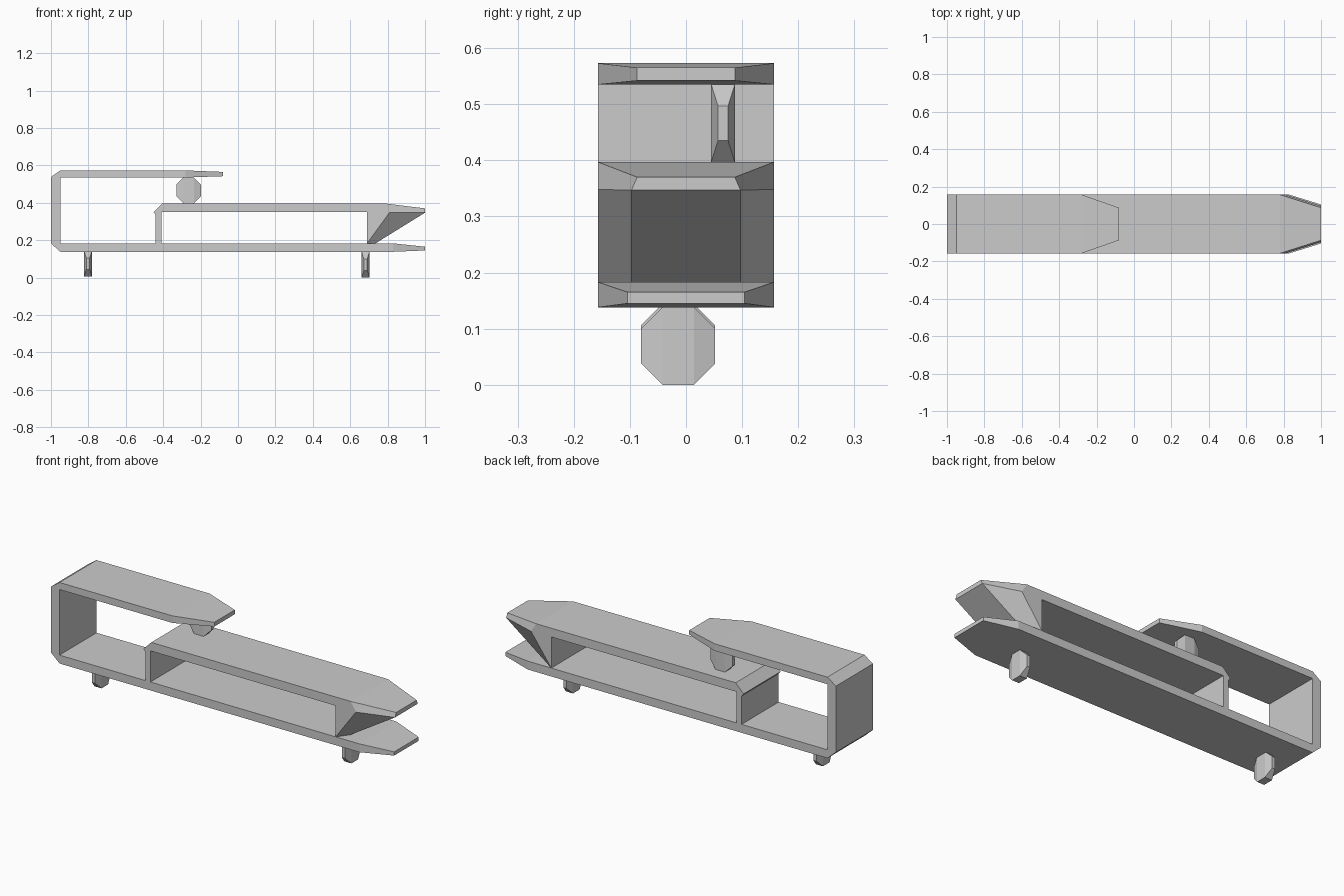
import bpy, bmesh

if "Cube" in bpy.data.objects:
    bpy.data.objects.remove(bpy.data.objects["Cube"])

HALF = 0.157  # half depth of all boards


def finish(name, bm):
    bmesh.ops.recalc_face_normals(bm, faces=bm.faces)
    me = bpy.data.meshes.new(name)
    bm.to_mesh(me)
    bm.free()
    ob = bpy.data.objects.new(name, me)
    bpy.context.collection.objects.link(ob)
    return ob


def board(name, profile, tips):
    """Extrude an xz profile along y, then draw out its end faces.
    tips: profile index -> (x, z, half depth) of the drawn-out point."""
    bm = bmesh.new()
    n = len(profile)
    sides = {s: [bm.verts.new((x, s * HALF, z)) for x, z in profile] for s in (-1, 1)}
    target = {}
    for s in (-1, 1):
        bm.faces.new(sides[s])
        for i, (x, z, y) in tips.items():
            target[sides[s][i].co.copy().freeze()] = (x, s * y, z)
    ends = []
    for i in range(n):
        j = (i + 1) % n
        f = bm.faces.new((sides[-1][i], sides[-1][j], sides[1][j], sides[1][i]))
        if i in tips and j in tips:
            ends.append(f)
    bm.normal_update()
    new = bmesh.ops.extrude_face_region(bm, geom=ends)["geom"]
    for v in new:
        if isinstance(v, bmesh.types.BMVert):
            v.co = target[v.co.copy().freeze()]
    # remove original end faces left inside
    old = [f for f in ends if f.is_valid]
    if old:
        bmesh.ops.delete(bm, geom=old, context='FACES')
    return finish(name, bm)


def knob(name, centre, along_x):
    """Faceted octagonal pad: four rectangles, pinched at both ends."""
    bm = bmesh.new()
    cx, cy, cz = centre
    for u, thick, high in ((-0.066, 0.009, 0.031), (-0.028, 0.021, 0.069),
                           (0.028, 0.021, 0.069), (0.066, 0.009, 0.031)):
        for a in (-1, 1):
            for b in (-1, 1):
                dx, dy = (u, a * thick) if along_x else (a * thick, u)
                bm.verts.new((cx + dx, cy + dy, cz + b * high))
    bmesh.ops.convex_hull(bm, input=bm.verts)
    bmesh.ops.dissolve_limit(bm, angle_limit=0.01, verts=bm.verts, edges=bm.edges)
    return finish(name, bm)


# C-shaped frame: base board, back wall and upper shelf
board("c_frame",
      [(-0.95, 0.138), (0.83, 0.138), (0.83, 0.183), (-0.95, 0.183),
       (-0.95, 0.535), (-0.28, 0.535), (-0.28, 0.573), (-0.95, 0.573),
       (-1, 0.538), (-1, 0.183)],
      {1: (1, 0.145, 0.104), 2: (1, 0.165, 0.104),
       5: (-0.08, 0.542, 0.087), 6: (-0.08, 0.565, 0.087)})

# Middle bridge with rear support wall and pointed wedge front
board("middle_bridge",
      [(-0.44, 0.183), (-0.44, 0.335), (-0.452, 0.35), (-0.405, 0.397),
       (0.78, 0.397), (0.81, 0.348), (0.69, 0.183), (0.69, 0.35),
       (-0.41, 0.35), (-0.41, 0.183)],
      {4: (1, 0.37, 0.087), 5: (1, 0.347, 0.097), 6: (0.735, 0.183, 0.097)})

# Feet and shelf spacer
knob("rear_foot", (-0.802, -0.014, 0.075), False)
knob("front_foot", (0.682, -0.014, 0.069), False)
knob("shelf_spacer", (-0.264, 0.066, 0.466), True)
